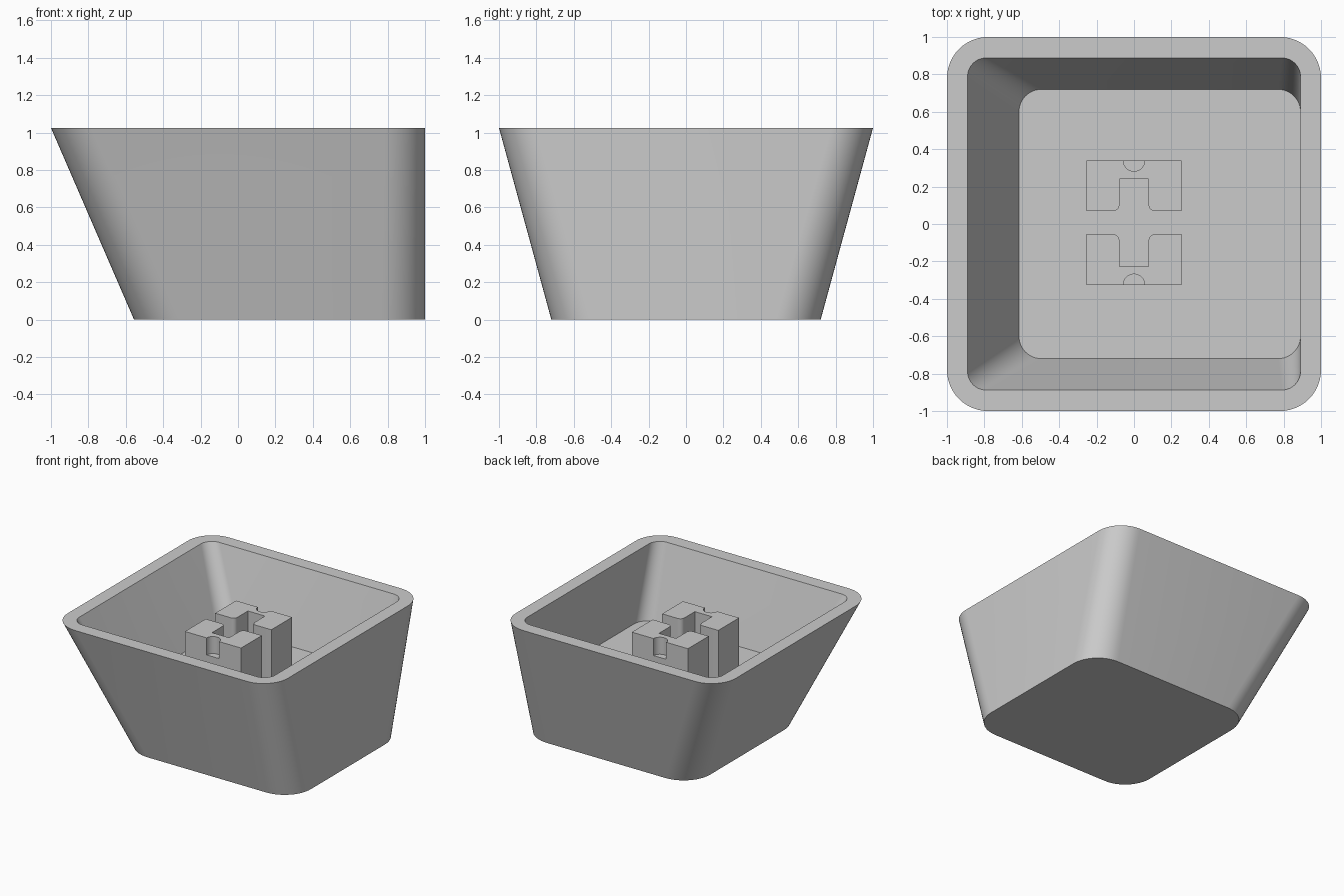
import bpy, bmesh
from math import cos, sin, pi, radians

cube = bpy.data.objects.get("Cube")
if cube:
    bpy.data.objects.remove(cube, do_unlink=True)

GREY = (0.6, 0.6, 0.6, 1)
plastic = bpy.data.materials.new("grey plastic")
plastic.use_nodes = True
plastic.diffuse_color = GREY
plastic.node_tree.nodes["Principled BSDF"].inputs["Base Color"].default_value = GREY


def arc(cx, cy, r, start, end, steps):
    angles = [radians(start + (end - start) * i / steps) for i in range(steps + 1)]
    return [(cx + r * cos(a), cy + r * sin(a)) for a in angles]


def rounded_rect(x0, x1, y, r):
    corners = [(x1 - r, y - r), (x0 + r, y - r), (x0 + r, r - y), (x1 - r, r - y)]
    return [p for i, (cx, cy) in enumerate(corners)
            for p in arc(cx, cy, r, 90 * i, 90 * i + 90, 12)]


def loft(name, sections):
    """Skin a stack of (outline, height) sections and cap both ends."""
    bm = bmesh.new()
    rings = [[bm.verts.new((x, y, z)) for x, y in outline] for outline, z in sections]
    for low, high in zip(rings, rings[1:]):
        for i in range(len(low)):
            bm.faces.new((low[i - 1], low[i], high[i], high[i - 1]))
    bm.faces.new(rings[0])
    bm.faces.new(rings[-1])
    bmesh.ops.remove_doubles(bm, verts=bm.verts, dist=1e-5)
    bmesh.ops.recalc_face_normals(bm, faces=bm.faces)
    mesh = bpy.data.meshes.new(name)
    bm.to_mesh(mesh)
    bm.free()
    mesh.materials.append(plastic)
    obj = bpy.data.objects.new(name, mesh)
    bpy.context.collection.objects.link(obj)
    bpy.ops.object.select_all(action="DESELECT")
    obj.select_set(True)
    bpy.context.view_layer.objects.active = obj
    bpy.ops.object.shade_smooth_by_angle(angle=radians(30))


# Hollow tapered shell, upright on its right side
TOP, FLOOR = 1.025, 0.44
loft("shell", [
    (rounded_rect(-0.556, 1.0, 0.72, 0.24), 0),
    (rounded_rect(-1.0, 1.0, 1.0, 0.22), TOP),
    (rounded_rect(-0.89, 0.89, 0.888, 0.10), TOP),
    (rounded_rect(-0.615, 0.89, 0.72, 0.12), FLOOR),
])

# Two facing U-shaped stem blocks, each with a half-round notch near its top
MID, HALF, SLOT, R = 0.007, 0.255, 0.078, 0.035
NEAR, DEEP, FAR = 0.0615, 0.233, 0.332


def stem_outline(notched):
    notch = arc(0, FAR, 0.057, 0, -180, 16)
    if not notched:
        notch = [(x, FAR) for x, y in notch]
    right_lip = arc(SLOT + R, NEAR + R, R, 180, 270, 6)
    left_lip = arc(-SLOT - R, NEAR + R, R, -90, 0, 6)
    return ([(HALF, FAR)] + notch + [(-HALF, FAR), (-HALF, NEAR)] + left_lip
            + [(-SLOT, DEEP), (SLOT, DEEP)] + right_lip + [(HALF, NEAR)])


for name, side in (("back_stem", 1), ("front_stem", -1)):
    plain, notched = [[(x, MID + side * y) for x, y in stem_outline(n)] for n in (False, True)]
    loft(name, [(plain, FLOOR), (plain, 0.76), (notched, 0.76), (notched, 0.9)])
